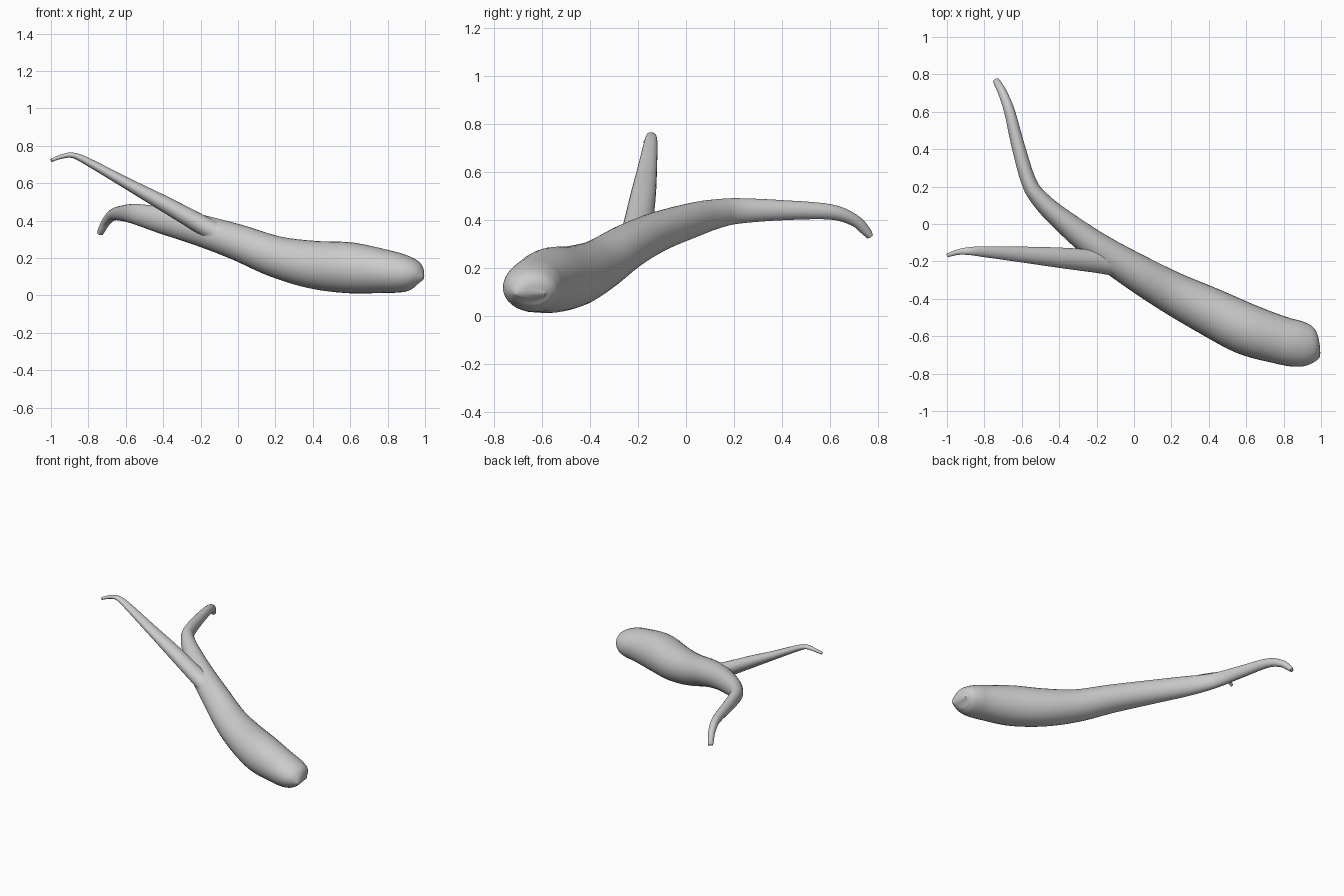
import bpy, bmesh, math
from mathutils import Vector

if "Cube" in bpy.data.objects:
    bpy.data.objects.remove(bpy.data.objects["Cube"])


def catmull(a, b, c, d, t):
    return 0.5 * (2 * b + (c - a) * t + (2 * a - 5 * b + 4 * c - d) * t * t
                  + (3 * b - a - 3 * c + d) * t ** 3)


def tube(name, stations, sides=32, steps=6):
    """Sweep an ellipse along stations (x, y, z, half width, half height)."""
    pts = []
    n = len(stations)
    for i in range(n - 1):
        quad = [stations[min(max(i + k, 0), n - 1)] for k in (-1, 0, 1, 2)]
        for s in range(steps):
            pts.append([catmull(*v, s / steps) for v in zip(*quad)])
    pts.append(list(stations[-1]))

    bm = bmesh.new()
    rings = []
    for i, p in enumerate(pts):
        c = Vector(p[:3])
        tangent = Vector(pts[min(i + 1, len(pts) - 1)][:3]) - Vector(pts[max(i - 1, 0)][:3])
        tangent.normalize()
        side = Vector((0, 0, 1)).cross(tangent).normalized()
        up = tangent.cross(side)
        rings.append([bm.verts.new(c + side * p[3] * math.cos(a) + up * p[4] * math.sin(a))
                      for a in (2 * math.pi * k / sides for k in range(sides))])
    for r, q in zip(rings, rings[1:]):
        for k in range(sides):
            m = (k + 1) % sides
            bm.faces.new((r[k], r[m], q[m], q[k]))
    bm.faces.new(rings[0][::-1])
    bm.faces.new(rings[-1])
    bmesh.ops.recalc_face_normals(bm, faces=bm.faces)
    mesh = bpy.data.meshes.new(name)
    bm.to_mesh(mesh)
    bm.free()
    obj = bpy.data.objects.new(name, mesh)
    bpy.context.collection.objects.link(obj)
    return obj


# Main body: blunt head with a flattened mouth edge, tapering to a hooked tail
body = tube("body_and_tail", [
    (0.985, -0.648, 0.088, 0.060, 0.012),
    (0.965, -0.650, 0.098, 0.085, 0.060),
    (0.930, -0.648, 0.109, 0.110, 0.086),
    (0.870, -0.640, 0.118, 0.124, 0.104),
    (0.780, -0.620, 0.129, 0.128, 0.117),
    (0.600, -0.562, 0.147, 0.137, 0.136),
    (0.400, -0.465, 0.164, 0.128, 0.128),
    (0.200, -0.365, 0.208, 0.112, 0.110),
    (0.000, -0.250, 0.283, 0.097, 0.096),
    (-0.200, -0.122, 0.347, 0.080, 0.084),
    (-0.400, 0.035, 0.400, 0.059, 0.072),
    (-0.500, 0.130, 0.424, 0.048, 0.061),
    (-0.560, 0.220, 0.436, 0.041, 0.053),
    (-0.615, 0.400, 0.439, 0.036, 0.042),
    (-0.665, 0.600, 0.432, 0.029, 0.032),
    (-0.702, 0.700, 0.398, 0.024, 0.025),
    (-0.728, 0.750, 0.352, 0.020, 0.020),
    (-0.737, 0.766, 0.329, 0.017, 0.013),
])

# Second, straighter tail rising from the body
branch = tube("second_tail", [
    (-0.020, -0.225, 0.295, 0.060, 0.050),
    (-0.100, -0.215, 0.330, 0.062, 0.053),
    (-0.200, -0.200, 0.381, 0.061, 0.051),
    (-0.400, -0.180, 0.493, 0.054, 0.042),
    (-0.600, -0.163, 0.602, 0.042, 0.030),
    (-0.800, -0.148, 0.713, 0.029, 0.021),
    (-0.880, -0.145, 0.748, 0.021, 0.015),
    (-0.940, -0.150, 0.743, 0.015, 0.012),
    (-0.998, -0.168, 0.722, 0.010, 0.009),
], sides=24)

# Merge the second tail into the body
mod = body.modifiers.new("merge", 'BOOLEAN')
mod.operation = 'UNION'
mod.solver = 'EXACT'
mod.object = branch
bpy.context.view_layer.objects.active = body
body.select_set(True)
branch.select_set(False)
bpy.ops.object.modifier_apply(modifier=mod.name)
bpy.data.objects.remove(branch, do_unlink=True)
bpy.ops.object.shade_smooth_by_angle(angle=math.radians(40))
